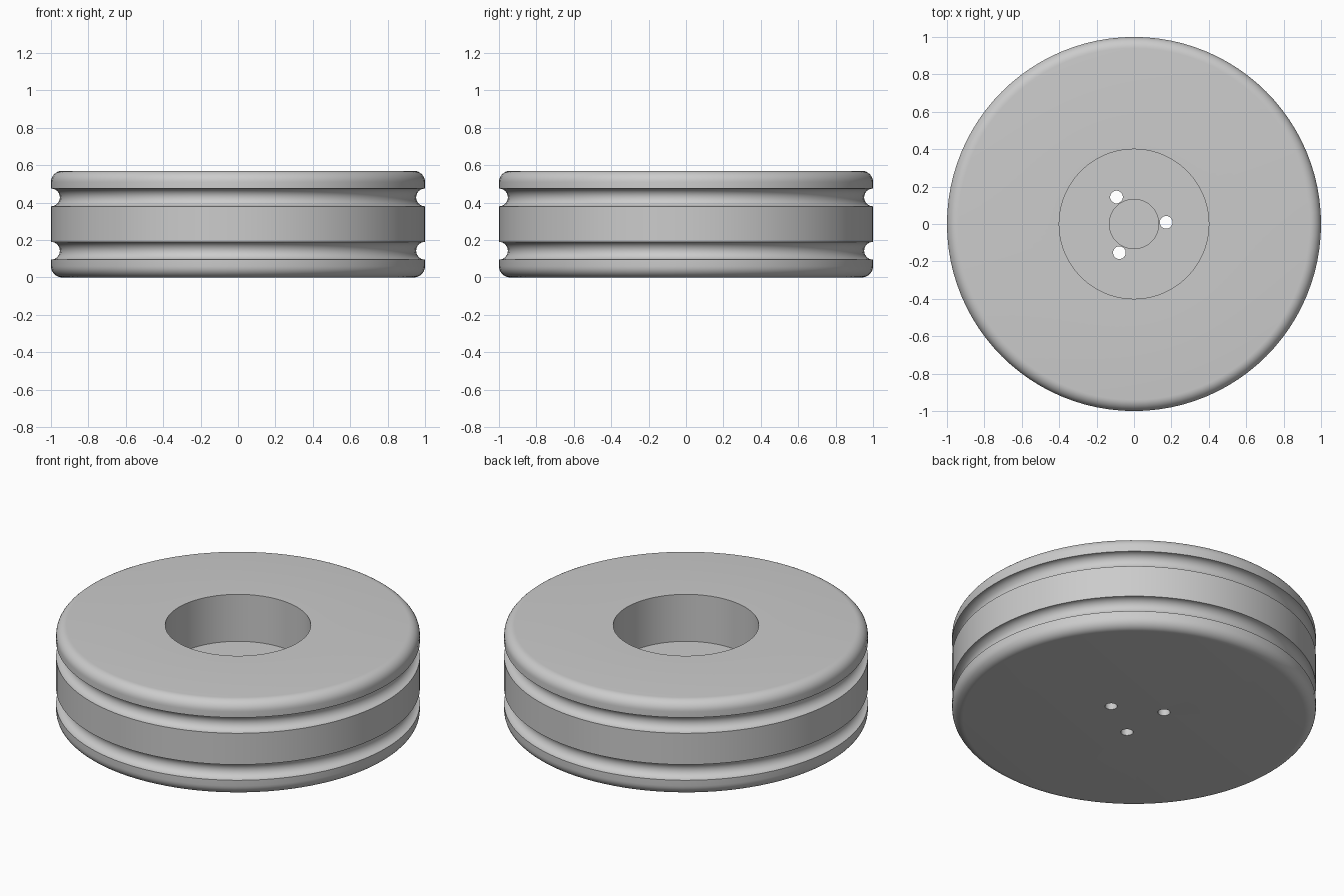
import bpy, bmesh
from math import sin, cos, pi, radians

cube = bpy.data.objects.get("Cube")
if cube:
    bpy.data.objects.remove(cube, do_unlink=True)

SEGMENTS = 96
HEIGHT, RADIUS, FILLET = 0.57, 1.0, 0.06
GROOVE = 0.0475
BORE, FLOOR = 0.4, 0.285
POCKET, POCKET_FLOOR = 0.132, 0.17

grey = bpy.data.materials.new("plain grey")
grey.use_nodes = True
colour = (0.6, 0.6, 0.6, 1)
grey.diffuse_color = colour
grey.node_tree.nodes["Principled BSDF"].inputs["Base Color"].default_value = colour


def arc(r, z, radius, start, end, steps):
    """Points of an arc in the (radius, height) plane, angles in degrees."""
    angles = [radians(start + (end - start) * i / steps) for i in range(steps + 1)]
    return [(r + radius * cos(a), z + radius * sin(a)) for a in angles]


def lathe(name, profile):
    """Revolve a (radius, height) profile around z."""
    bm = bmesh.new()
    verts = [bm.verts.new((r, 0, z)) for r, z in profile]
    edges = [bm.edges.new(pair) for pair in zip(verts, verts[1:])]
    bmesh.ops.spin(bm, geom=verts + edges, cent=(0, 0, 0), axis=(0, 0, 1),
                   angle=2 * pi, steps=SEGMENTS, use_merge=True)
    bmesh.ops.remove_doubles(bm, verts=bm.verts, dist=0.0001)
    bmesh.ops.recalc_face_normals(bm, faces=bm.faces)
    mesh = bpy.data.meshes.new(name)
    bm.to_mesh(mesh)
    bm.free()
    obj = bpy.data.objects.new(name, mesh)
    bpy.context.collection.objects.link(obj)
    return obj


# Wheel: flat base, rounded rims, two round grooves, bore and centre pocket
profile = [(0, 0)]
profile += arc(RADIUS - FILLET, FILLET, FILLET, -90, 0, 8)
for z in (HEIGHT / 4, HEIGHT * 3 / 4):
    profile += arc(RADIUS, z, GROOVE, 270, 90, 14)
profile += arc(RADIUS - FILLET, HEIGHT - FILLET, FILLET, 0, 90, 8)
profile += [(BORE, HEIGHT), (BORE, FLOOR), (POCKET, FLOOR),
            (POCKET, POCKET_FLOOR), (0, POCKET_FLOOR)]
wheel = lathe("grooved_wheel", profile)
wheel.data.materials.append(grey)

# Three screw holes through the floor
bm = bmesh.new()
for i in range(3):
    a = radians(3 + 120 * i)
    made = bmesh.ops.create_cone(bm, cap_ends=True, segments=32, radius1=0.034,
                                 radius2=0.034, depth=HEIGHT)
    bmesh.ops.translate(bm, verts=made["verts"],
                        vec=(0.172 * cos(a), 0.172 * sin(a), HEIGHT / 4))
mesh = bpy.data.meshes.new("screw_hole_cutter")
bm.to_mesh(mesh)
bm.free()
cutter = bpy.data.objects.new("screw_hole_cutter", mesh)
bpy.context.collection.objects.link(cutter)
cutter.hide_render = True

cut = wheel.modifiers.new("screw_holes", "BOOLEAN")
cut.operation = "DIFFERENCE"
cut.solver = "EXACT"
cut.object = cutter
bpy.ops.object.select_all(action="DESELECT")
wheel.select_set(True)
bpy.context.view_layer.objects.active = wheel
bpy.ops.object.modifier_apply(modifier=cut.name)
bpy.data.objects.remove(cutter, do_unlink=True)
bpy.ops.object.shade_smooth_by_angle(angle=radians(30))
